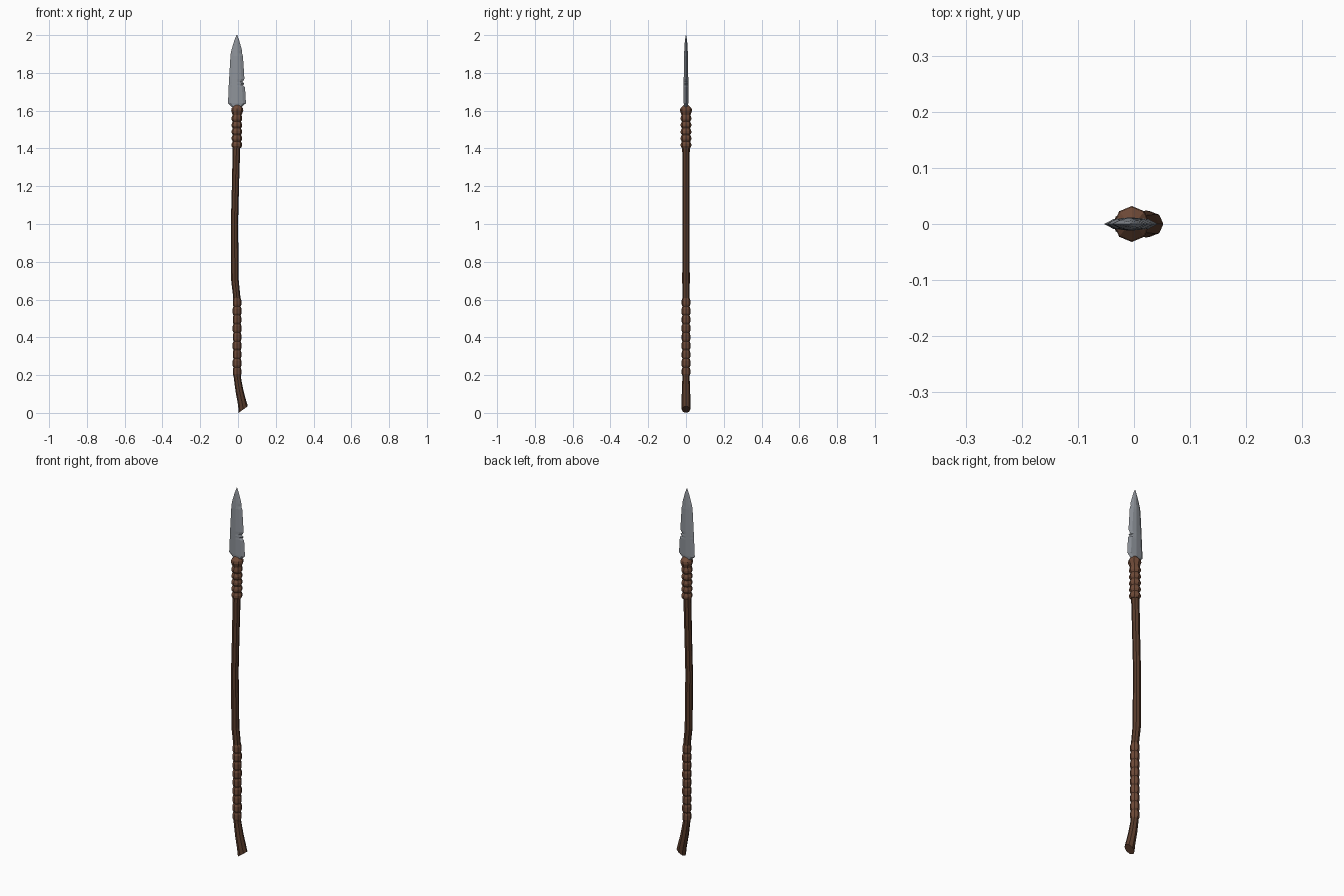
import bpy, math

if "Cube" in bpy.data.objects:
    bpy.data.objects.remove(bpy.data.objects["Cube"])

def material(name, rgb):
    m = bpy.data.materials.new(name)
    m.diffuse_color = (*rgb, 1)
    m.use_nodes = True
    m.node_tree.nodes["Principled BSDF"].inputs["Base Color"].default_value = m.diffuse_color
    return m

wood = material("dark_wood", (0.10, 0.045, 0.025))
leather = material("leather", (0.16, 0.07, 0.04))
steel = material("steel", (0.27, 0.29, 0.32))

def loft(name, rings, mat):
    """Skin a stack of equal-length vertex rings, capping both ends."""
    n = len(rings[0])
    verts = [v for r in rings for v in r]
    faces = [(i * n + j, i * n + (j + 1) % n, (i + 1) * n + (j + 1) % n, (i + 1) * n + j)
             for i in range(len(rings) - 1) for j in range(n)]
    faces += [tuple(reversed(range(n))), tuple(range(len(verts) - n, len(verts)))]
    me = bpy.data.meshes.new(name)
    me.from_pydata(verts, [], faces)
    me.materials.append(mat)
    ob = bpy.data.objects.new(name, me)
    bpy.context.collection.objects.link(ob)
    return ob

def octagon(x, z, rx, ry=None, tilt=0):
    ry = ry or rx
    t = math.radians(tilt)
    return [(x + rx * math.cos(a) * math.cos(t), ry * math.sin(a), z + rx * math.cos(a) * math.sin(t))
            for a in (k * math.pi / 4 for k in range(8))]

# crooked shaft with a slanted, flared butt
loft("shaft", [
    octagon(0.028, 0.018, 0.030, 0.023, 36),
    octagon(0.022, 0.052, 0.024, 0.024, 25),
    octagon(0.008, 0.115, 0.021, 0.022, 12),
    octagon(-0.004, 0.19, 0.019),
    octagon(-0.006, 0.40, 0.018),
    octagon(-0.005, 0.60, 0.019),
    octagon(-0.016, 0.70, 0.020),
    octagon(-0.019, 1.00, 0.019),
    octagon(-0.013, 1.22, 0.019),
    octagon(-0.008, 1.41, 0.020),
    octagon(-0.006, 1.61, 0.020)], wood)

# lower grip wrapping: barrel-shaped bands
rings = []
count, low, step = 9, 0.195, 0.046
for i in range(count):
    z = low + i * step
    r = 0.0225 + 0.001 * (i % 2)
    rings += [octagon(-0.005, z, 0.019), octagon(-0.005, z + 0.010, r),
              octagon(-0.005, z + 0.034, r)]
rings.append(octagon(-0.006, low + count * step, 0.019))
loft("lower_grip", rings, leather)

# upper binding: pointed bands ending in a flared collar
rings = []
for i in range(5):
    z = 1.402 + i * 0.035
    rings += [octagon(-0.006, z, 0.022), octagon(-0.006, z + 0.011, 0.028),
              octagon(-0.006, z + 0.021, 0.028)]
rings += [octagon(-0.005, 1.577, 0.024), octagon(-0.004, 1.600, 0.032),
          octagon(-0.004, 1.612, 0.030), octagon(-0.004, 1.630, 0.016, 0.012)]
loft("upper_binding", rings, leather)

# blade: bevelled section, chipped along the right edge
def section(z, left, right, thick):
    mid, b = -0.006, min(0.016, (right - left) * 0.25)
    t = thick * 0.72
    return [(right, 0, z), (right - b, t, z), (mid, thick, z), (left + b, t, z),
            (left, 0, z), (left + b, -t, z), (mid, -thick, z), (right - b, -t, z)]

loft("blade", [section(*s) for s in (
    (1.608, -0.020, 0.008, 0.011),
    (1.640, -0.053, 0.042, 0.012),
    (1.725, -0.049, 0.037, 0.012),
    (1.735, -0.049, 0.027, 0.012),
    (1.743, -0.048, 0.033, 0.012),
    (1.752, -0.048, 0.024, 0.012),
    (1.768, -0.047, 0.034, 0.012),
    (1.890, -0.040, 0.026, 0.011),
    (1.905, -0.038, 0.020, 0.010),
    (1.920, -0.035, 0.021, 0.009),
    (1.970, -0.020, 0.007, 0.006),
    (2.000, -0.008, -0.004, 0.001))], steel)
